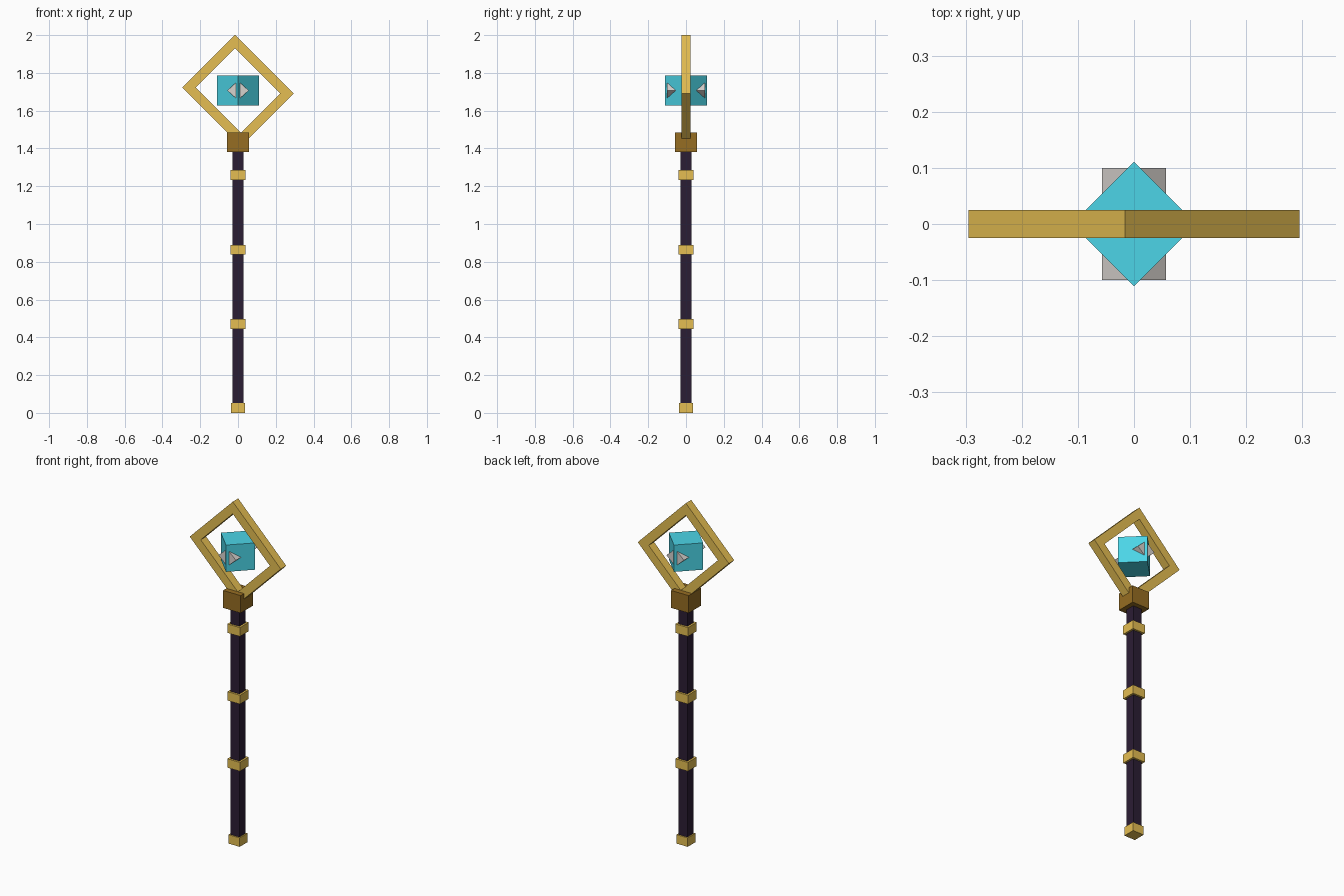
import bpy, bmesh
from math import radians
from mathutils import Matrix, Vector

if "Cube" in bpy.data.objects:
    bpy.data.objects.remove(bpy.data.objects["Cube"], do_unlink=True)


def material(name, rgb):
    """Flat material from an sRGB colour, 0 to 255."""
    linear = [((c / 255 + 0.055) / 1.055) ** 2.4 for c in rgb] + [1]
    mat = bpy.data.materials.new(name)
    mat.use_nodes = True
    mat.diffuse_color = linear
    mat.node_tree.nodes["Principled BSDF"].inputs["Base Color"].default_value = linear
    return mat


gold = material("gold", (229, 190, 82))
bronze = material("dark_bronze", (150, 109, 34))
wood = material("dark_purple_wood", (43, 29, 52))
crystal = material("turquoise_crystal", (76, 214, 232))
stone = material("pale_grey", (215, 210, 206))


def finish(bm, name, mat):
    bmesh.ops.recalc_face_normals(bm, faces=bm.faces)
    mesh = bpy.data.meshes.new(name)
    bm.to_mesh(mesh)
    bm.free()
    mesh.materials.append(mat)
    obj = bpy.data.objects.new(name, mesh)
    bpy.context.collection.objects.link(obj)
    return obj


def box(name, mat, size, centre=(0, 0, 0), turn=0):
    """Box of the given size, turned about the upright axis."""
    bm = bmesh.new()
    bmesh.ops.create_cube(bm, size=1)
    bm.transform(Matrix.Translation(centre)
                 @ Matrix.Rotation(radians(turn), 4, "Z")
                 @ Matrix.Diagonal((*size, 1)))
    return finish(bm, name, mat)


# Shaft with its foot, bands and head block
box("shaft", wood, (0.058, 0.058, 1.37), (0, 0, 0.715))
box("foot_cap", gold, (0.072, 0.072, 0.052), (0, 0, 0.026))
for label, z in (("lower", 0.471), ("middle", 0.864), ("upper", 1.26)):
    box(label + "_band", gold, (0.081, 0.081, 0.052), (0, 0, z))
box("head_block", bronze, (0.114, 0.114, 0.102), (0, 0, 1.433))

# Rectangular frame of four bars, standing on its corner
HEAD = 1.707
LONG, SHORT, BAR = 0.44, 0.394, 0.05
for side, s in (("upper", 1), ("lower", -1)):
    long_bar = box(side + "_long_frame_bar", gold, (LONG, BAR, BAR),
                   (0, 0, s * (SHORT - BAR) / 2))
    short_bar = box(side + "_short_frame_bar", gold, (BAR, BAR, SHORT - 2 * BAR),
                    (-s * (LONG - BAR) / 2, 0, 0))
    for bar in (long_bar, short_bar):
        bar.rotation_euler.y = radians(45)
        bar.location.z = HEAD

# Floating crystal cube, edge to the front
box("crystal_cube", crystal, (0.157, 0.157, 0.157), (0, 0, HEAD), turn=45)

# Three-sided spike on each side of the cube
for front, sy in (("front", -1), ("back", 1)):
    for side, sx in (("left", 1), ("right", -1)):
        bm = bmesh.new()
        points = [Vector(p) for p in ((0.011, 0.1, 0.041), (0.011, 0.1, -0.041),
                                      (0.057, 0.054, 0), (0.057, 0.1, 0))]
        verts = [bm.verts.new((p.x * sx, p.y * sy, p.z + HEAD)) for p in points]
        bmesh.ops.convex_hull(bm, input=verts)
        finish(bm, f"{front}_{side}_spike", stone)
